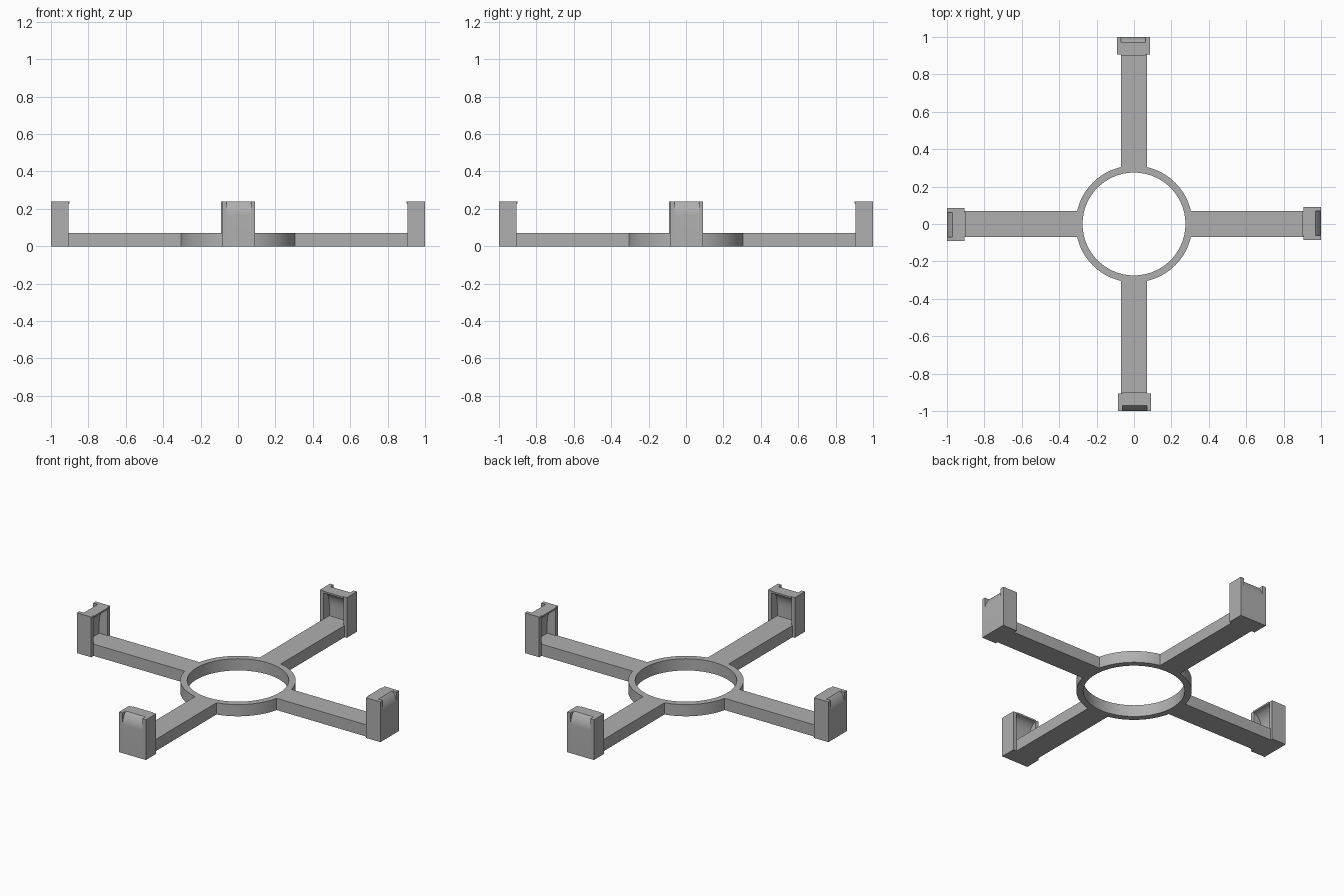
import bpy, bmesh
from math import sin, cos, asin, pi, radians
from mathutils import Matrix

cube = bpy.data.objects.get("Cube")
if cube:
    bpy.data.objects.remove(cube, do_unlink=True)

R_IN, R_OUT = 0.275, 0.312      # ring radii
ARM_W, ARM_END, ARM_H = 0.07, 0.905, 0.07
CLIP_H = 0.24

grey = bpy.data.materials.new("plain grey")
grey.use_nodes = True
grey.diffuse_color = (0.43, 0.43, 0.43, 1)
grey.node_tree.nodes["Principled BSDF"].inputs["Base Color"].default_value = grey.diffuse_color


def add_object(name, mesh):
    obj = bpy.data.objects.new(name, mesh)
    bpy.context.collection.objects.link(obj)
    mesh.materials.clear()
    mesh.materials.append(grey)
    bpy.ops.object.select_all(action="DESELECT")
    obj.select_set(True)
    bpy.context.view_layer.objects.active = obj
    bpy.ops.object.shade_smooth_by_angle(angle=radians(25))
    return obj


def turn(x, y, a):
    return x * cos(a) - y * sin(a), x * sin(a) + y * cos(a)


# Flat frame: ring and four arms as one filled outline with a round hole
def frame_mesh():
    outer = []
    start = asin(ARM_W / R_OUT)
    steps = 16
    for k in range(4):
        a = k * pi / 2
        outer += [turn(ARM_END, -ARM_W, a), turn(ARM_END, ARM_W, a)]
        for i in range(steps + 1):
            t = a + start + (pi / 2 - 2 * start) * i / steps
            outer.append((R_OUT * cos(t), R_OUT * sin(t)))
    hole = [(R_IN * cos(2 * pi * i / 72), R_IN * sin(2 * pi * i / 72)) for i in range(72)]

    curve = bpy.data.curves.new("frame_outline", "CURVE")
    curve.dimensions = "2D"
    curve.fill_mode = "BOTH"
    curve.extrude = ARM_H / 2
    for points in (outer, hole):
        spline = curve.splines.new("POLY")
        spline.points.add(len(points) - 1)
        for p, (x, y) in zip(spline.points, points):
            p.co = (x, y, 0, 1)
        spline.use_cyclic_u = True
    temp = bpy.data.objects.new("frame_outline", curve)
    bpy.context.collection.objects.link(temp)
    bpy.context.view_layer.update()
    mesh = bpy.data.meshes.new_from_object(
        temp.evaluated_get(bpy.context.evaluated_depsgraph_get()))
    bpy.data.objects.remove(temp, do_unlink=True)
    mesh.transform(Matrix.Translation((0, 0, ARM_H / 2)))
    bm = bmesh.new()
    bm.from_mesh(mesh)
    bmesh.ops.remove_doubles(bm, verts=bm.verts, dist=0.0001)
    bmesh.ops.recalc_face_normals(bm, faces=bm.faces)
    bm.to_mesh(mesh)
    bm.free()
    return mesh


add_object("ring_and_arms", frame_mesh())


# Extrude a (distance outward, height) profile sideways from y0 to y1
def extrude_profile(bm, profile, y0, y1):
    face = bm.faces.new([bm.verts.new((x, y0, z)) for x, z in profile])
    out = bmesh.ops.extrude_face_region(bm, geom=[face])
    verts = [g for g in out["geom"] if isinstance(g, bmesh.types.BMVert)]
    bmesh.ops.translate(bm, verts=verts, vec=(0, y1 - y0, 0))


# Clip: two cheeks beside a springy hook, curved in at its outer top
def clip_mesh():
    cheek = [(ARM_END, 0), (1, 0), (1, CLIP_H), (ARM_END, CLIP_H)]
    n = 6
    outside = [(0.97 + 0.03 * cos(pi / 2 * i / n) ** 0.8, 0.17 + 0.07 * i / n)
               for i in range(n + 1)]
    inside = [(0.9 + 0.06 * sin(pi / 2 * i / n), 0.23 - 0.09 * (1 - cos(pi / 2 * i / n)))
              for i in range(n + 1)]
    hook = ([(ARM_END, 0), (1, 0)] + outside + [(0.9, CLIP_H)] + inside
            + [(0.96, ARM_H), (ARM_END, ARM_H)])
    bm = bmesh.new()
    extrude_profile(bm, cheek, -0.085, -0.062)
    extrude_profile(bm, hook, -0.062, 0.069)
    extrude_profile(bm, cheek, 0.069, 0.092)
    bmesh.ops.recalc_face_normals(bm, faces=bm.faces)
    mesh = bpy.data.meshes.new("clip")
    bm.to_mesh(mesh)
    bm.free()
    return mesh


for k, side in enumerate(("left", "back", "right", "front")):
    mesh = clip_mesh()
    mesh.transform(Matrix.Rotation(k * pi / 2, 4, "Z"))
    add_object(side + "_clip", mesh)
